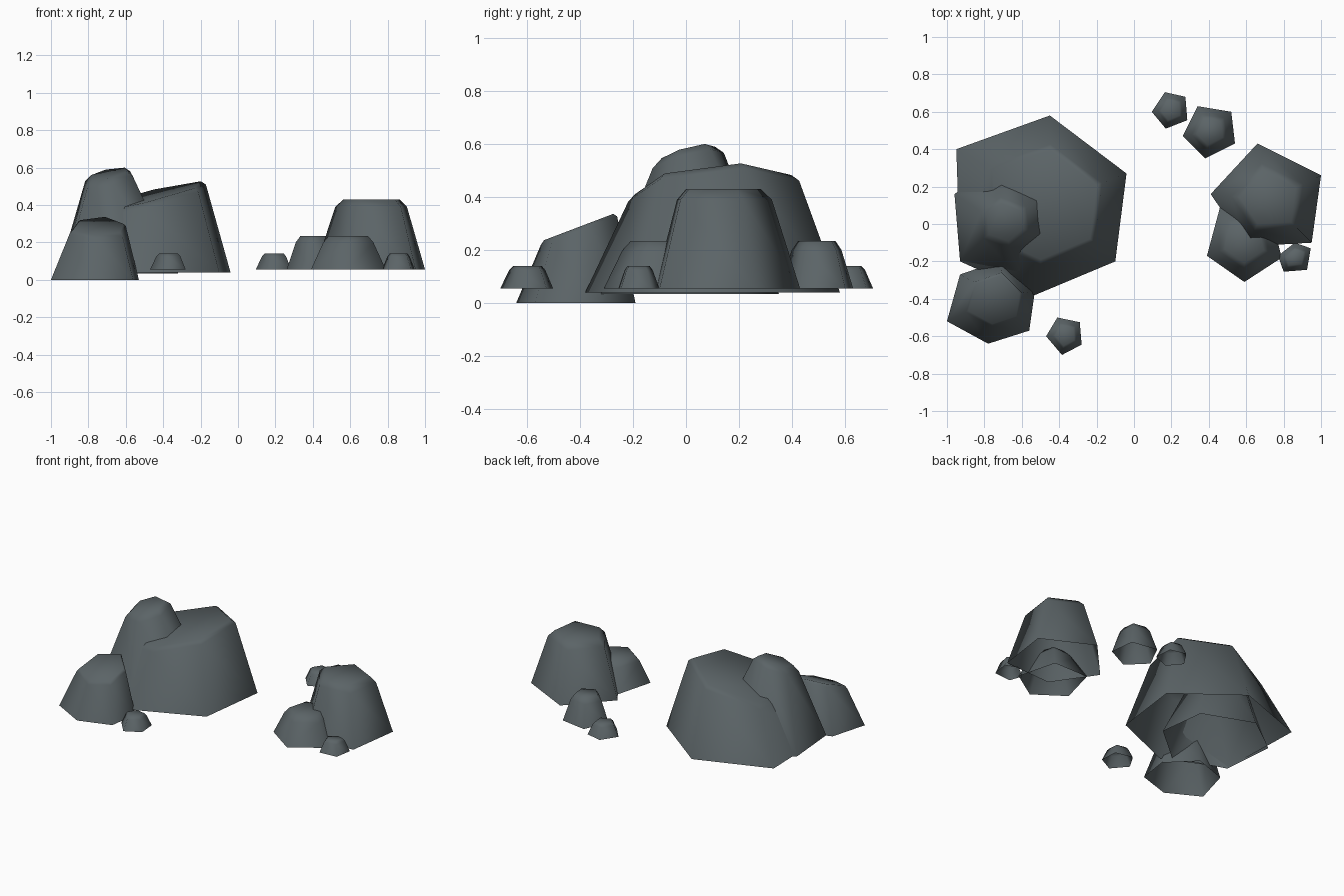
import bpy, bmesh, math

if "Cube" in bpy.data.objects:
    bpy.data.objects.remove(bpy.data.objects["Cube"])

# Dark slate stone
stone = bpy.data.materials.new("stone")
stone.diffuse_color = (.105, .127, .135, 1)
stone.use_nodes = True
stone.node_tree.nodes["Principled BSDF"].inputs["Base Color"].default_value = stone.diffuse_color


def rock(name, base, z0, height, ring=0.67, top=0.52, drop=0.04,
         slope=(0, 0), top_centre=None):
    """Tapered rock, open underneath: base outline, chamfer ring, flat (tilted) top."""
    n = len(base)
    cx = sum(p[0] for p in base) / n
    cy = sum(p[1] for p in base) / n
    tx, ty = top_centre or (cx, cy)
    bm = bmesh.new()

    def loop(scale, lower):
        verts = []
        for x, y in base:
            dx, dy = (x - cx) * scale, (y - cy) * scale
            z = height + slope[0] * dx + slope[1] * dy - lower
            verts.append(bm.verts.new((tx + dx, ty + dy, z)))
        return verts

    loops = [[bm.verts.new((x, y, z0)) for x, y in base],
             loop(ring, drop), loop(top, 0)]
    for a, b in zip(loops, loops[1:]):
        for i in range(n):
            j = (i + 1) % n
            bm.faces.new((a[i], a[j], b[j], b[i]))
    bm.faces.new(loops[-1])
    bmesh.ops.recalc_face_normals(bm, faces=bm.faces)
    cap = max(bm.faces, key=lambda f: f.calc_center_median().z)
    if cap.normal.z < 0:
        bmesh.ops.reverse_faces(bm, faces=bm.faces)
    mesh = bpy.data.meshes.new(name)
    bm.to_mesh(mesh)
    bm.free()
    mesh.materials.append(stone)
    obj = bpy.data.objects.new(name, mesh)
    bpy.context.collection.objects.link(obj)
    bpy.ops.object.select_all(action='DESELECT')
    obj.select_set(True)
    bpy.context.view_layer.objects.active = obj
    bpy.ops.object.shade_smooth_by_angle(angle=math.radians(85))


# Left cluster: three tilted six-sided boulders
rock("large_boulder",
     [(-.95, .40), (-.45, .58), (-.04, .27), (-.10, -.20), (-.53, -.38), (-.93, -.20)],
     .04, .445, .67, .61, .025, (.25, .1), (-.48, .09))
rock("tall_boulder",
     [(-.96, .16), (-.70, .35), (-.36, .22), (-.32, -.10), (-.58, -.32), (-.93, -.20)],
     .035, .568, .40, .30, .03, (.2, .25), (-.69, .01))
rock("front_boulder",
     [(-.93, -.27), (-.70, -.19), (-.53, -.36), (-.56, -.57), (-.78, -.64), (-1, -.52)],
     0, .285, .64, .58, .015, (0, .38), (-.74, -.41))

# Right cluster: five-sided rocks
rock("right_boulder",
     [(.66, .43), (1.0, .26), (.95, -.10), (.60, -.12), (.41, .16)], .055, .43, .65, .51)
rock("right_front_rock",
     [(.59, -.31), (.79, -.18), (.72, .09), (.46, .09), (.39, -.17)], .055, .235, .67, .52, .035)
rock("back_rock",
     [(.34, .63), (.52, .60), (.54, .43), (.38, .35), (.26, .47)], .055, .235, .67, .5, .035)

# Scattered pebbles
pebbles = {
    "back_pebble": [(.165, .705), (.275, .68), (.285, .555), (.17, .51), (.095, .60)],
    "front_pebble": [(-.41, -.50), (-.29, -.525), (-.28, -.645), (-.385, -.70), (-.47, -.60)],
    "right_pebble": [(.86, -.10), (.945, -.13), (.925, -.245), (.80, -.255), (.77, -.17)],
}
for name, outline in pebbles.items():
    rock(name, outline, .055, .14, .68, .54, .015)
